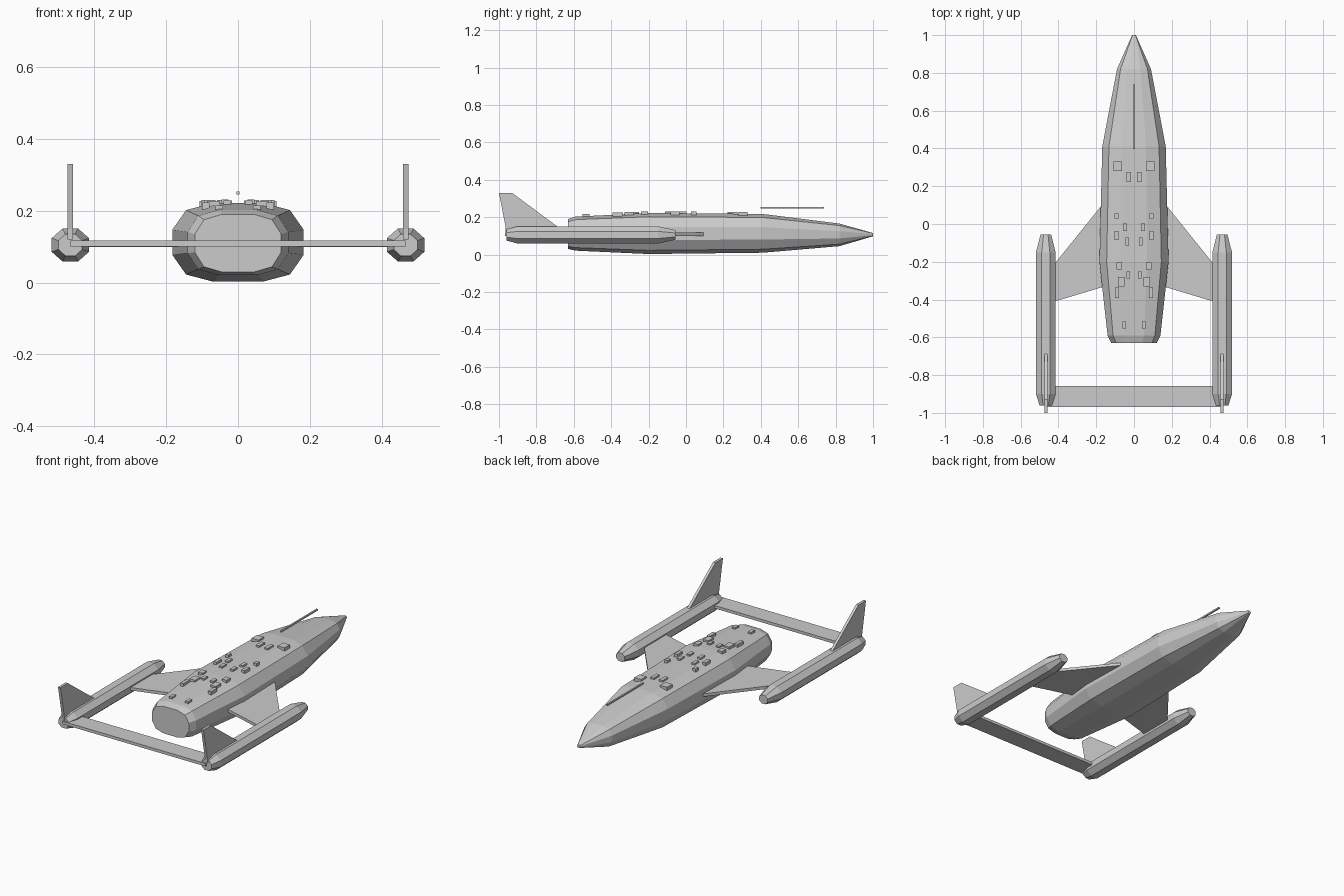
import bpy, bmesh, math

if "Cube" in bpy.data.objects:
    bpy.data.objects.remove(bpy.data.objects["Cube"])


def make(name, verts, faces):
    me = bpy.data.meshes.new(name)
    me.from_pydata(verts, [], faces)
    bm = bmesh.new()
    bm.from_mesh(me)
    bmesh.ops.recalc_face_normals(bm, faces=bm.faces)
    bm.to_mesh(me)
    bm.free()
    ob = bpy.data.objects.new(name, me)
    bpy.context.collection.objects.link(ob)
    return ob


def loft(name, section, stations, cx=0.0):
    """Unit section (x, z) scaled at stations (y, half width, bottom, top)."""
    n = len(section)
    verts = []
    for y, w, lo, hi in stations:
        mid, h = (lo + hi) / 2, (hi - lo) / 2
        verts += [(cx + u * w, y, mid + v * h) for u, v in section]
    faces = [list(range(n)), list(range(len(verts) - n, len(verts)))]
    for i in range(len(stations) - 1):
        for j in range(n):
            k = (j + 1) % n
            faces.append([i * n + j, i * n + k, (i + 1) * n + k, (i + 1) * n + j])
    return make(name, verts, faces)


def prism(name, lower, upper):
    n = len(lower)
    faces = [list(range(n)), list(range(n, 2 * n))]
    faces += [[i, (i + 1) % n, n + (i + 1) % n, n + i] for i in range(n)]
    return make(name, lower + upper, faces)


def slab(name, outline, z0, z1):
    return prism(name, [(x, y, z0) for x, y in outline], [(x, y, z1) for x, y in outline])


def box(name, x, y, z, sx, sy, sz):
    a, b = sx / 2, sy / 2
    return slab(name, [(x - a, y - b), (x + a, y - b), (x + a, y + b), (x - a, y + b)],
                z - sz / 2, z + sz / 2)


# Faceted twelve-sided fuselage
quarter = [(1, 0.32), (0.79, 0.82), (0.38, 1)]
half = quarter + [(-u, v) for u, v in reversed(quarter)]
section12 = half + [(-u, -v) for u, v in half]
hull = [(-0.63, 0.12, 0.03, 0.19), (-0.59, 0.14, 0.021, 0.203),
        (-0.2, 0.183, 0.003, 0.222), (0.41, 0.168, 0.01, 0.217),
        (0.82, 0.09, 0.045, 0.166), (1.0, 0.01, 0.098, 0.115)]
loft("fuselage", section12, hull)


def hull_top(y):
    for a, b in zip(hull, hull[1:]):
        if a[0] <= y <= b[0]:
            return a[3] + (b[3] - a[3]) * (y - a[0]) / (b[0] - a[0])


# Raised panels on the back: x, y, width, length (mirrored)
panels = [(0.085, 0.305, 0.045, 0.05), (0.028, 0.248, 0.022, 0.053),
          (0.092, 0.042, 0.02, 0.028), (0.048, -0.018, 0.02, 0.04),
          (0.092, -0.06, 0.02, 0.048), (0.036, -0.092, 0.02, 0.042),
          (0.078, -0.222, 0.03, 0.037), (0.03, -0.27, 0.02, 0.035),
          (0.068, -0.305, 0.036, 0.05), (0.09, -0.365, 0.02, 0.055),
          (0.052, -0.535, 0.02, 0.037)]

octagon = [(math.cos(a) / math.cos(math.pi / 8), math.sin(a) / math.cos(math.pi / 8))
           for a in [math.pi / 8 + i * math.pi / 4 for i in range(8)]]
BX = 0.467

for s, side in ((-1, "left"), (1, "right")):
    # Wing joining fuselage and boom
    slab("wing_" + side, [(s * x, y) for x, y in
         [(0.1, 0.187), (0.44, -0.235), (0.44, -0.416), (0.1, -0.314)]], 0.1, 0.117)

    # Boom with tapered ends
    loft("boom_" + side, octagon,
         [(-0.96, 0.033, 0.075, 0.135), (-0.9, 0.052, 0.059, 0.151),
          (-0.15, 0.052, 0.059, 0.151), (-0.055, 0.028, 0.08, 0.13)], s * BX)

    # Swept tail fin
    fin = [(-0.965, 0.12), (-0.965, 0.15), (-1.0, 0.33), (-0.93, 0.33), (-0.685, 0.148), (-0.685, 0.12)]
    prism("tail_fin_" + side, [(s * BX - 0.008, y, z) for y, z in fin],
          [(s * BX + 0.008, y, z) for y, z in fin])

    for i, (x, y, w, l) in enumerate(panels):
        box(f"hull_panel_{side}_{i + 1}", s * x, y, hull_top(y), w, l, 0.02)

# Rear crossbar and dorsal antenna
box("rear_crossbar", 0, -0.913, 0.109, 2 * BX, 0.11, 0.017)
box("antenna", 0, 0.568, 0.25, 0.009, 0.34, 0.009)
